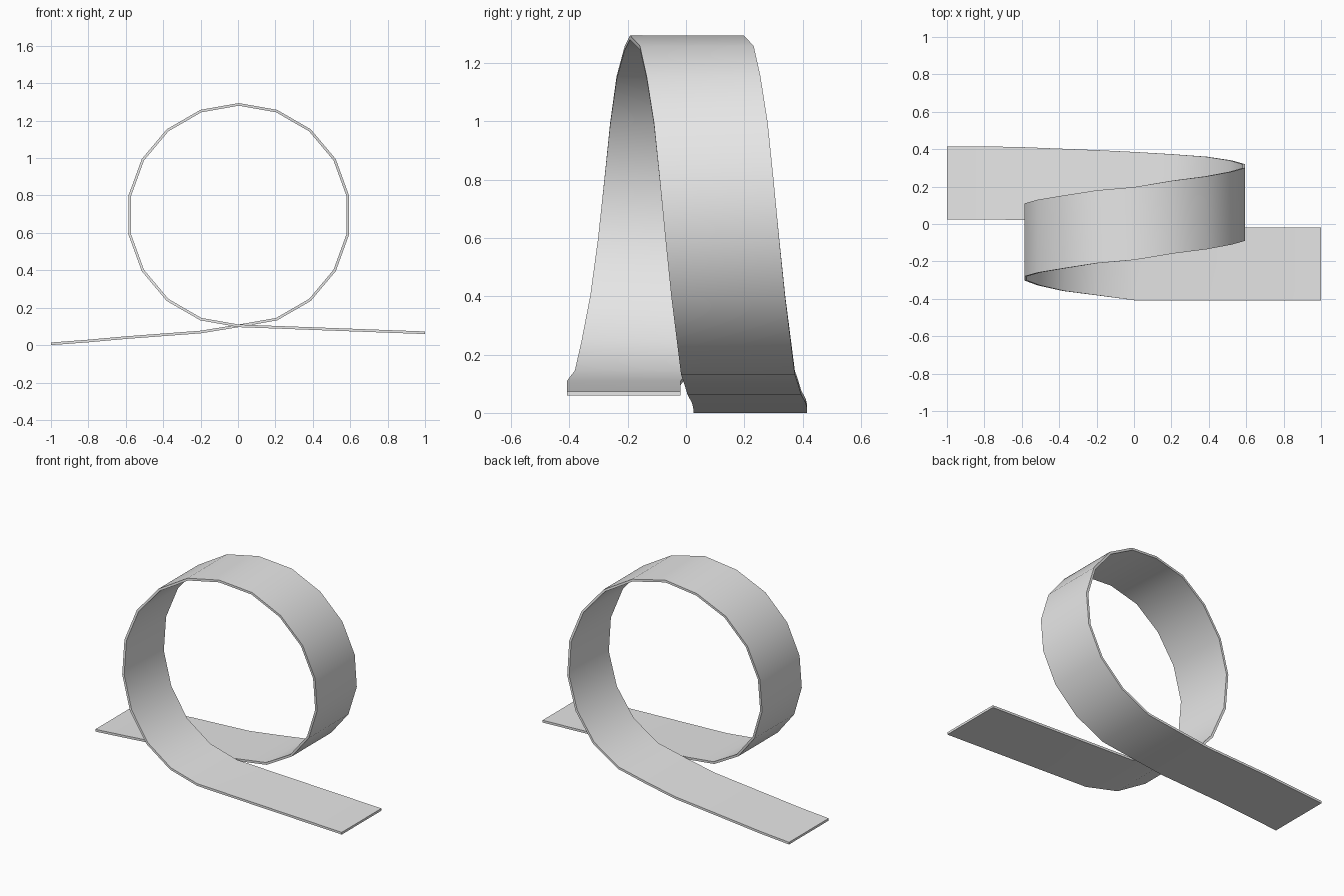
import bpy, bmesh, math
from mathutils import Vector

if "Cube" in bpy.data.objects:
    bpy.data.objects.remove(bpy.data.objects["Cube"], do_unlink=True)

HALF_WIDTH, HALF_THICK = 0.195, 0.007
RADIUS, CENTRE_X, CENTRE_Z, STEPS = 0.592, 0.004, 0.695, 18

# Painted track surface
grey = bpy.data.materials.new("light grey")
grey.use_nodes = True
colour = (0.8, 0.8, 0.8, 1)
grey.diffuse_color = colour
grey.node_tree.nodes["Principled BSDF"].inputs["Base Color"].default_value = colour

# Centre line: entry ramp, one full turn drifting to the front, exit ramp
drift = [0.19, 0.178, 0.165, 0.145, 0.125, 0.105, 0.085, 0.06, 0.037, 0.003,
         -0.015, -0.043, -0.065, -0.085, -0.107, -0.133, -0.163, -0.186, -0.213]
path = [Vector(p) for p in ((-1, 0.22, 0.007), (-0.8, 0.22, 0.022),
                            (-0.6, 0.216, 0.04), (-0.2, 0.2, 0.07))]
for i, y in enumerate(drift):
    a = 2 * math.pi * i / STEPS - math.pi / 2
    path.append(Vector((CENTRE_X + RADIUS * math.cos(a), y,
                        CENTRE_Z + RADIUS * math.sin(a))))
path.append(Vector((1, drift[-1], 0.066)))

# Sweep a thin rectangle along the line, keeping its width along y
bm = bmesh.new()
rings = []
for i, p in enumerate(path):
    t = path[min(i + 1, len(path) - 1)] - path[max(i - 1, 0)]
    up = Vector((-t.z, 0, t.x)).normalized()
    if i in (0, len(path) - 1):
        up = Vector((0, 0, 1))
    rings.append([bm.verts.new(p + Vector((0, s * HALF_WIDTH, 0)) + up * u * HALF_THICK)
                  for s, u in ((-1, -1), (1, -1), (1, 1), (-1, 1))])
for a, b in zip(rings, rings[1:]):
    for k in range(4):
        n = (k + 1) % 4
        bm.faces.new((a[k], a[n], b[n], b[k]))
bm.faces.new(rings[0])
bm.faces.new(rings[-1])
bmesh.ops.recalc_face_normals(bm, faces=bm.faces)

mesh = bpy.data.meshes.new("loop_track")
bm.to_mesh(mesh)
bm.free()
mesh.materials.append(grey)
track = bpy.data.objects.new("loop_track", mesh)
bpy.context.collection.objects.link(track)

# Smooth along the curve, crisp at the ribbon edges
bpy.ops.object.select_all(action="DESELECT")
track.select_set(True)
bpy.context.view_layer.objects.active = track
bpy.ops.object.shade_smooth_by_angle(angle=math.radians(30))
